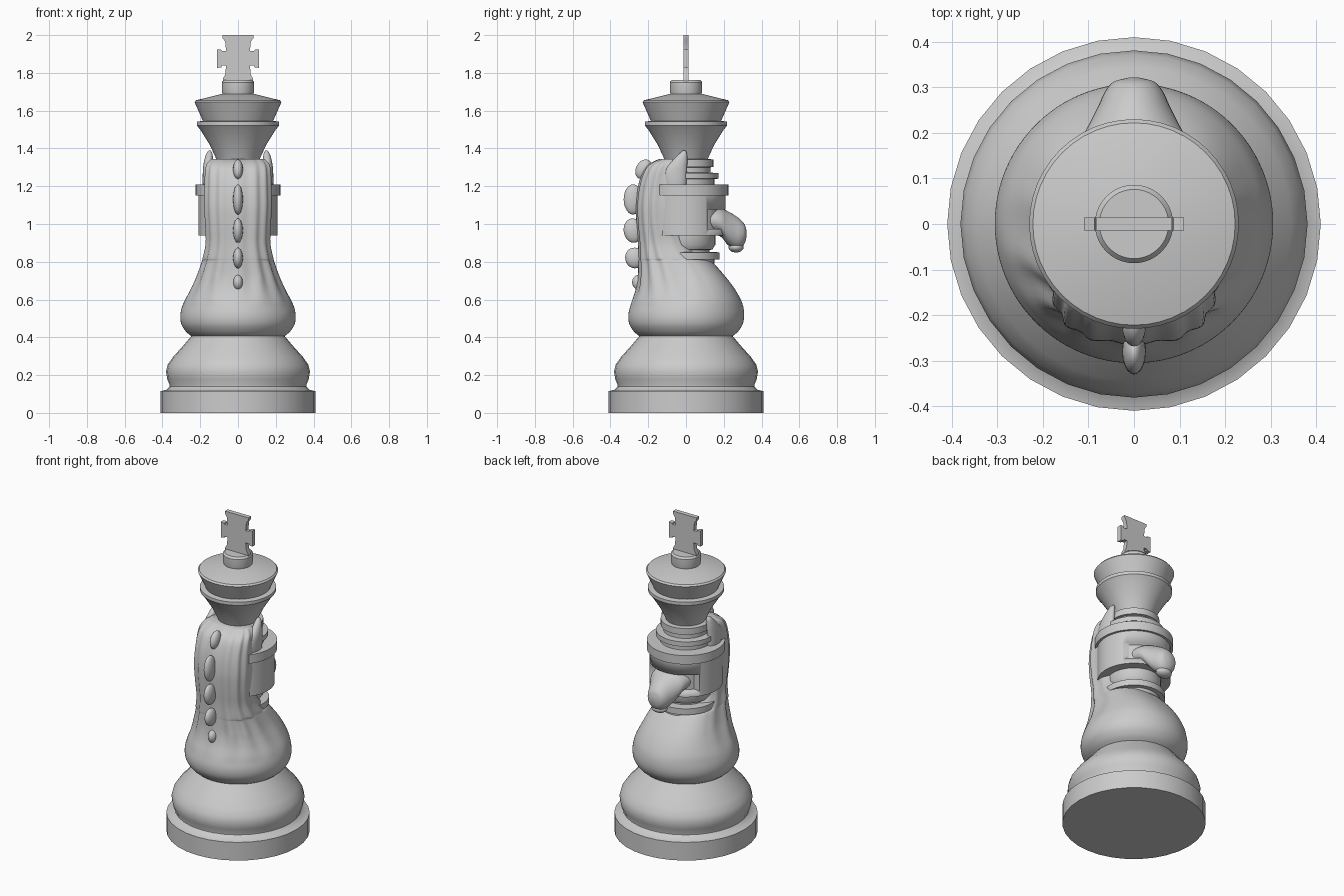
import bpy, bmesh
from math import sin, cos, pi, copysign
from mathutils import Matrix, Vector

if "Cube" in bpy.data.objects:
    bpy.data.objects.remove(bpy.data.objects["Cube"])


def finish(name, bm, angle=35):
    bmesh.ops.recalc_face_normals(bm, faces=bm.faces[:])
    me = bpy.data.meshes.new(name)
    bm.to_mesh(me)
    bm.free()
    ob = bpy.data.objects.new(name, me)
    bpy.context.collection.objects.link(ob)
    bpy.ops.object.select_all(action='DESELECT')
    ob.select_set(True)
    bpy.context.view_layer.objects.active = ob
    bpy.ops.object.shade_smooth_by_angle(angle=angle * pi / 180)
    return ob


def skin(name, rings, angle=35):
    """Joins equal rings of points into a closed solid."""
    bm = bmesh.new()
    loops = [[bm.verts.new(p) for p in r] for r in rings]
    n = len(loops[0])
    for a, b in zip(loops, loops[1:]):
        for i in range(n):
            j = (i + 1) % n
            bm.faces.new((a[i], a[j], b[j], b[i]))
    bm.faces.new(loops[0][::-1])
    bm.faces.new(loops[-1])
    return finish(name, bm, angle)


def lathe(name, profile, n=40):
    rings = [[(r * cos(2 * pi * i / n), r * sin(2 * pi * i / n), z)
              for i in range(n)] for r, z in profile]
    return skin(name, rings)


def spline(rows, steps=4):
    """Catmull-Rom interpolation of section rows."""
    v = [Vector(r) for r in rows]
    out = []
    for i in range(len(v) - 1):
        a, b, c, d = v[max(i - 1, 0)], v[i], v[i + 1], v[min(i + 2, len(v) - 1)]
        for s in range(steps):
            t = s / steps
            out.append(b + 0.5 * t * (c - a + t * (2 * a - 5 * b + 4 * c - d
                                                 + t * (3 * b - a - 3 * c + d))))
    return out + [v[-1]]


def power(c, e):
    return copysign(abs(c) ** e, c)


# round base
lathe("base", [(.41, 0), (.41, .115), (.38, .122), (.362, .14), (.362, .148),
               (.375, .18), (.381, .22), (.372, .255), (.345, .295),
               (.295, .35), (.24, .415)], 32)

# body that rises into the horse neck, with grooved mane at the back
body = spline([(.405, .245, -.245, .245), (.43, .275, -.275, .275), (.47, .3, -.3, .3),
               (.52, .305, -.305, .308), (.58, .29, -.29, .298), (.65, .255, -.265, .262),
               (.72, .222, -.252, .21), (.80, .193, -.25, .137), (.82, .188, -.25, .09),
               (.9, .172, -.252, .03), (1.0, .175, -.26, .0), (1.1, .18, -.264, .0),
               (1.2, .178, -.252, .0), (1.28, .175, -.225, .0), (1.32, .165, -.19, .0),
               (1.345, .14, -.14, -.02)], 5)
N = 96
rings = []
for z, hx, yb, yf in body:
    fade = max(0, min(1, (z - .56) / .16))
    ring = []
    for i in range(N):
        a = 2 * pi * i / N
        e = 1 - .2 * fade
        back = max(0, min(1, .6 - 1.2 * sin(a))) * fade
        k = 1 + .028 * back * cos(14 * (a - 1.5 * pi)) - .012 * back
        ring.append((hx * k * power(cos(a), e),
                     (yb + yf) / 2 + (yf - yb) / 2 * k * power(sin(a), e), z))
    rings.append(ring)
skin("body_and_neck", rings, 50)

# ears: z, x, y, half width, half depth
for side, s in (("left", -1), ("right", 1)):
    ear = spline([(1.12, .150, -.05, .02, .03), (1.2, .158, -.055, .028, .055),
                  (1.28, .158, -.055, .028, .06), (1.33, .156, -.035, .024, .042),
                  (1.37, .152, -.016, .017, .022), (1.388, .15, -.01, .006, .008)])
    skin(side + "_ear", [[(s * (x + w * cos(i * pi / 10)), y + d * sin(i * pi / 10), z)
                          for i in range(20)] for z, x, y, w, d in ear], 60)

# mane tufts down the spine: y, z, half depth, half height, tilt
for i, (y, z, d, h, t) in enumerate([(-.25, .69, .035, .04, .2), (-.272, .82, .05, .055, .2),
                                     (-.28, .965, .05, .065, .15), (-.28, 1.13, .05, .08, 0),
                                     (-.225, 1.29, .04, .055, -.5)]):
    bm = bmesh.new()
    bmesh.ops.create_uvsphere(bm, u_segments=20, v_segments=12, radius=1,
                              matrix=Matrix.Translation((0, y, z)) @ Matrix.Rotation(t, 4, 'X')
                              @ Matrix.Diagonal((.026, d, h, 1)))
    finish("mane_tuft_%d" % (i + 1), bm, 60)

# stacked collars and inner core of the head
lathe("lower_collar", [(.15, .79), (.15, .812), (.178, .812), (.178, .85), (.125, .852),
                       (.125, .862), (.14, .866), (.155, .89), (.155, .945)])
lathe("head_core", [(.178, .945), (.178, 1.14)])
lathe("head_brim", [(.224, 1.152), (.224, 1.208)], 48)
lathe("upper_collar", [(.15, 1.2), (.15, 1.238), (.172, 1.24), (.172, 1.27), (.13, 1.272),
                       (.13, 1.30), (.145, 1.302), (.145, 1.342), (.1, 1.345)])

# helmet drum with a cheek opening cut around the snout
helmet = lathe("helmet", [(.21, .938), (.21, 1.155)], 48)
bm = bmesh.new()
bmesh.ops.create_cube(bm, size=1, matrix=Matrix.Translation((0, .25, 1.025))
                      @ Matrix.Diagonal((.6, .27, .105, 1)))
cutter = finish("opening_cutter", bm)
cutter.hide_render = True
mod = helmet.modifiers.new("opening", 'BOOLEAN')
mod.operation = 'DIFFERENCE'
mod.solver = 'EXACT'
mod.object = cutter
bpy.context.view_layer.objects.active = helmet
bpy.ops.object.modifier_apply(modifier=mod.name)
bpy.data.objects.remove(cutter)

# snout lofted along y: y, half width, bottom, top
snout = spline([(.10, .125, .95, 1.095), (.18, .116, .935, 1.085), (.22, .098, .89, 1.068),
                (.26, .078, .868, 1.045), (.29, .064, .872, 1.022), (.312, .045, .9, .995),
                (.321, .012, .935, .96)])
skin("snout", [[(w * cos(i * pi / 16), y, (lo + hi) / 2 + (hi - lo) / 2 * sin(i * pi / 16))
                for i in range(32)] for y, w, lo, hi in snout], 60)
bm = bmesh.new()
bmesh.ops.create_uvsphere(bm, u_segments=20, v_segments=12, radius=1,
                          matrix=Matrix.Translation((0, .265, .877))
                          @ Matrix.Diagonal((.05, .04, .028, 1)))
finish("lower_lip", bm, 60)

# crown
lathe("crown", [(.11, 1.33), (.122, 1.36), (.15, 1.42), (.2, 1.5), (.218, 1.522), (.218, 1.542),
                (.186, 1.546), (.23, 1.645), (.222, 1.655), (.08, 1.69)], 48)
lathe("crown_stem", [(.08, 1.68), (.086, 1.705), (.086, 1.75), (.076, 1.762)])

# flat cross on top, half profile mirrored
half = [(.08, 1.755), (.08, 1.77), (.068, 1.79), (.063, 1.838), (.085, 1.838), (.087, 1.83), (.11, 1.826),
        (.11, 1.925), (.087, 1.922), (.085, 1.915), (.063, 1.915), (.068, 1.965), (.082, 1.985), (.082, 2.0)]
outline = half + [(-x, z) for x, z in reversed(half)]
skin("cross", [[(x, y, z) for x, z in outline] for y in (-.014, .014)])
